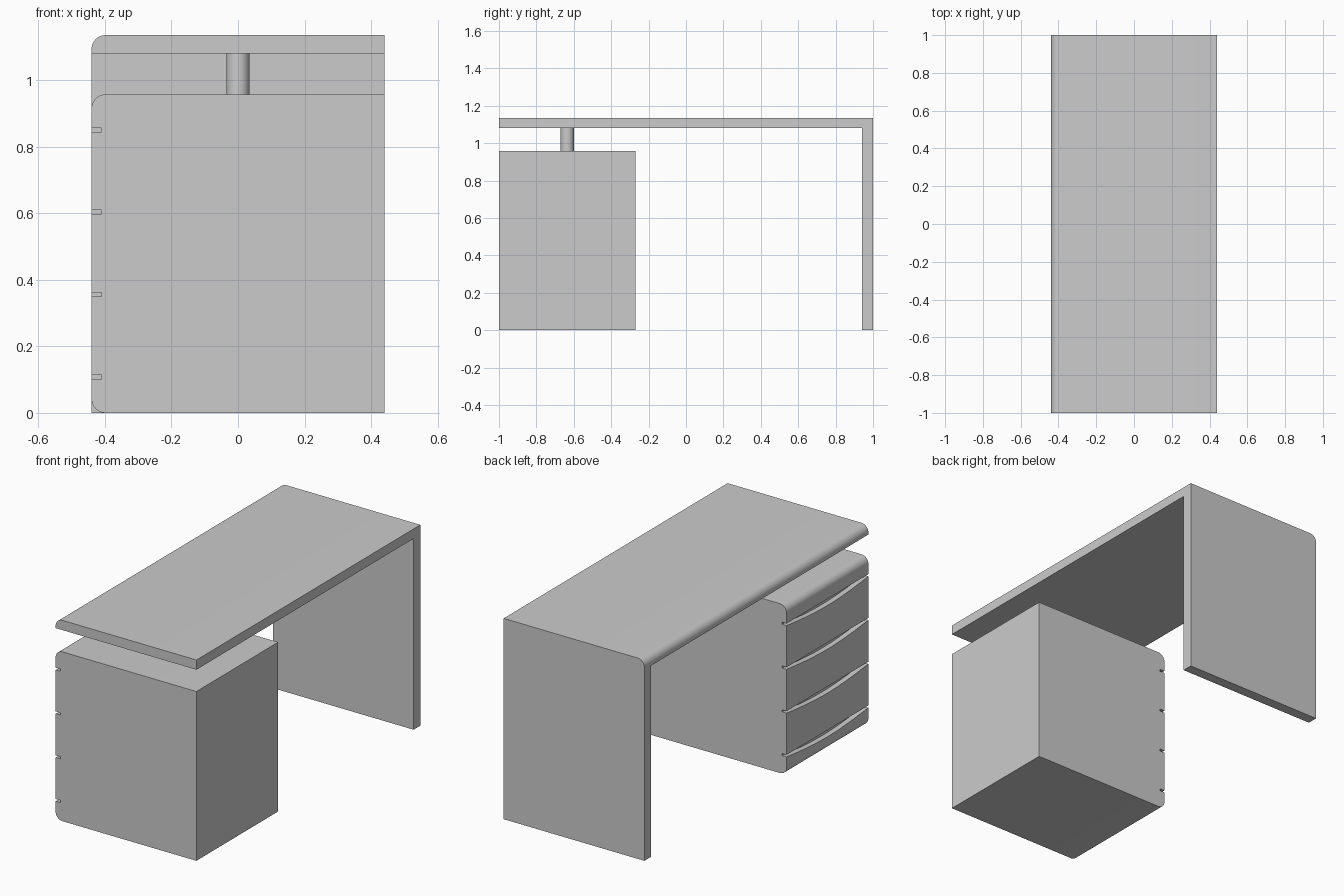
import bpy, bmesh, math
from mathutils import Vector

if "Cube" in bpy.data.objects:
    bpy.data.objects.remove(bpy.data.objects["Cube"])

X0, X1 = -0.44, 0.44          # desk depth
CY0, CY1 = -1.0, -0.27        # cabinet width
R = 0.042                     # edge rounding
FACE = -0.41                  # plane behind the drawer fronts
SLOTS = [0.108, 0.355, 0.603, 0.85]
GAP = 0.006                   # half slot height
DIP = 0.025                   # finger-pull depth


def prism(name, pts, axis, a, b):
    """Extrude a 2D profile: axis 'y' takes (x, z) points, axis 'x' takes (y, z)."""
    def place(p, t):
        return Vector((p[0], t, p[1])) if axis == 'y' else Vector((t, p[0], p[1]))
    bm = bmesh.new()
    face = bm.faces.new([bm.verts.new(place(p, a)) for p in pts])
    ext = bmesh.ops.extrude_face_region(bm, geom=[face])
    move = place((0, 0), b - a)
    bmesh.ops.translate(bm, vec=move, verts=[v for v in ext['geom'] if isinstance(v, bmesh.types.BMVert)])
    bmesh.ops.recalc_face_normals(bm, faces=bm.faces)
    mesh = bpy.data.meshes.new(name)
    bm.to_mesh(mesh)
    bm.free()
    ob = bpy.data.objects.new(name, mesh)
    bpy.context.collection.objects.link(ob)
    return ob


def smooth(ob):
    bpy.ops.object.select_all(action='DESELECT')
    ob.select_set(True)
    bpy.context.view_layer.objects.active = ob
    bpy.ops.object.shade_smooth_by_angle(angle=math.radians(30))


def corner(cx, cz, start, n=10):
    """Quarter arc running anticlockwise from the start angle in degrees."""
    return [(cx + R * math.cos(math.radians(start + 90 * i / n)),
             cz + R * math.sin(math.radians(start + 90 * i / n))) for i in range(n + 1)]


def scoop(z, n=24):
    """Shallow dipping curve across the cabinet width."""
    return [(CY0 + (CY1 - CY0) * i / n, z - DIP * math.sin(math.pi * i / n)) for i in range(n + 1)]


# Worktop with its front upper edge rounded
top = prism("worktop", [(X0, 1.08), (X1, 1.08), (X1, 1.135)] + corner(X0 + R, 1.135 - R, 90),
            'y', -1, 1)
smooth(top)

# Panel leg at the far end
prism("panel_leg", [(X0, 0), (X1, 0), (X1, 1.08), (X0, 1.08)], 'y', 0.94, 1)

# Cabinet body: rounded rails above and below an opening for the drawers
low, high = SLOTS[0] - GAP, SLOTS[-1] + GAP
body = prism("cabinet_body",
             [(X1, 0), (X1, 0.957)] + corner(X0 + R, 0.957 - R, 90) +
             [(X0, high), (FACE, high), (FACE, low), (X0, low)] + corner(X0 + R, R, 180),
             'y', CY0, CY1)

# Finger pull cut into the bottom rail
arc = scoop(low)
cutter = prism("rail_scoop_cutter", arc + [(CY1, low + 0.05), (CY0, low + 0.05)], 'x', -0.5, FACE)
cutter.hide_render = True
cutter.hide_set(True)
mod = body.modifiers.new("finger_pull", 'BOOLEAN')
mod.operation = 'DIFFERENCE'
mod.solver = 'EXACT'
mod.object = cutter
bpy.context.view_layer.objects.active = body
bpy.ops.object.modifier_apply(modifier=mod.name)
bpy.data.objects.remove(cutter)
smooth(body)

# Drawer fronts with dipped upper edges
for i, (a, b) in enumerate(zip(SLOTS, SLOTS[1:])):
    drawer = prism(f"drawer_front_{i + 1}",
                   scoop(b - GAP) + [(CY1, a + GAP), (CY0, a + GAP)], 'x', X0, FACE)
    smooth(drawer)

# Round post between cabinet and worktop
bpy.ops.mesh.primitive_cylinder_add(vertices=32, radius=0.035, depth=0.123,
                                    location=(0, (CY0 + CY1) / 2, 1.0185))
post = bpy.context.object
post.name = "support_post"
smooth(post)
